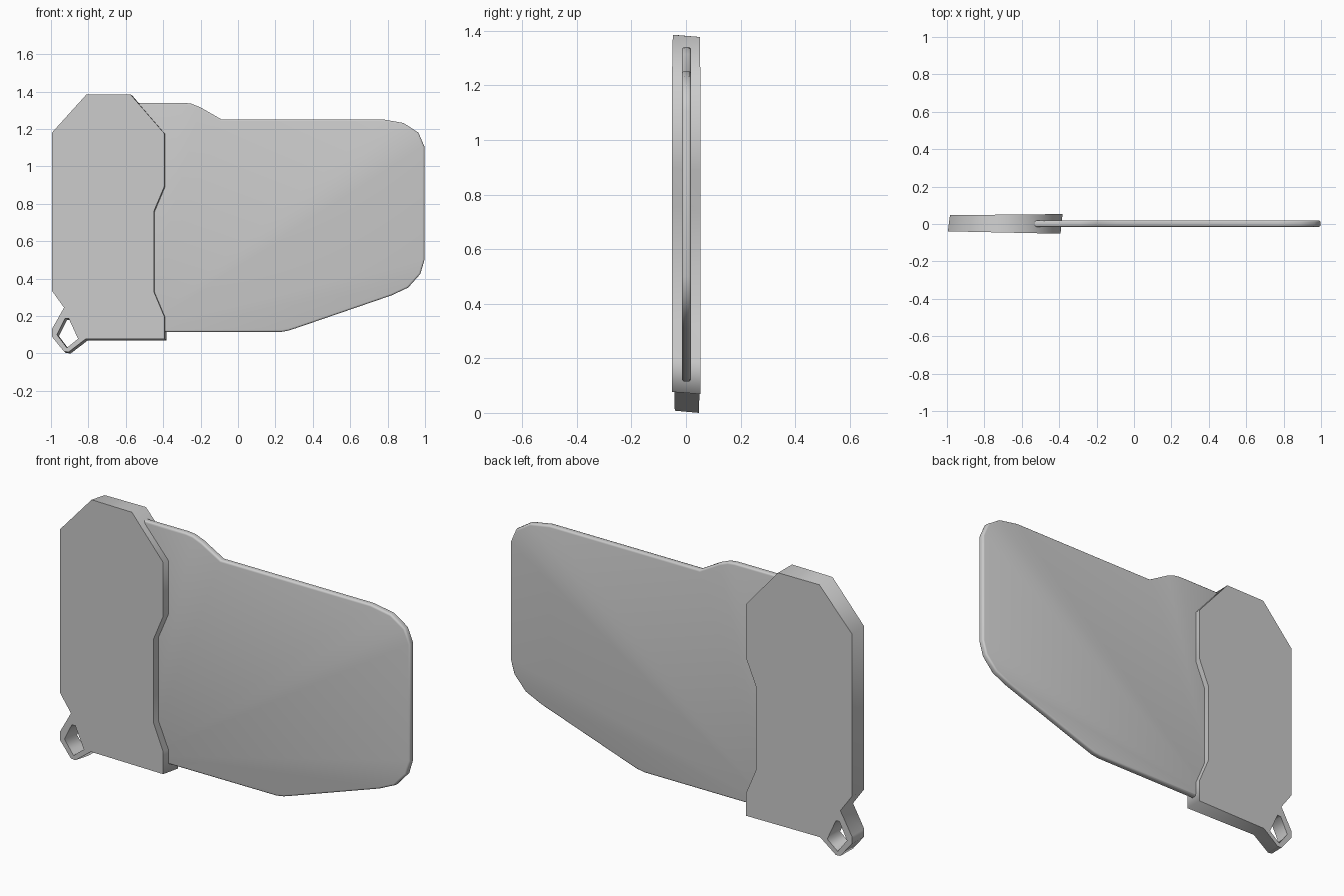
import bpy, bmesh
from mathutils import Matrix

if "Cube" in bpy.data.objects:
    bpy.data.objects.remove(bpy.data.objects["Cube"])


def plate(name, loops, y_front, y_back, bevel=0.0):
    """Extrude closed x-z outlines (later loops are holes) between two y values."""
    curve = bpy.data.curves.new(name, 'CURVE')
    curve.dimensions = '2D'
    curve.fill_mode = 'BOTH'
    curve.extrude = (y_back - y_front) / 2 - bevel
    curve.bevel_depth = bevel
    curve.bevel_resolution = 2
    curve.offset = -bevel
    for pts in loops:
        spline = curve.splines.new('POLY')
        spline.points.add(len(pts) - 1)
        for p, (x, z) in zip(spline.points, pts):
            p.co = (x, z, 0, 1)
        spline.use_cyclic_u = True
    obj = bpy.data.objects.new(name, curve)
    bpy.context.collection.objects.link(obj)
    bpy.ops.object.select_all(action='DESELECT')
    obj.select_set(True)
    bpy.context.view_layer.objects.active = obj
    bpy.ops.object.convert(target='MESH')
    obj = bpy.context.object

    # Stand upright and weld the caps to the rim
    bm = bmesh.new()
    bm.from_mesh(obj.data)
    bmesh.ops.transform(bm, verts=bm.verts, matrix=Matrix((
        (1, 0, 0, 0), (0, 0, -1, (y_front + y_back) / 2), (0, 1, 0, 0), (0, 0, 0, 1))))
    bmesh.ops.remove_doubles(bm, verts=bm.verts, dist=0.0005)
    bmesh.ops.recalc_face_normals(bm, faces=bm.faces)
    bm.to_mesh(obj.data)
    bm.free()
    return obj


# Thin blade with rounded rim
blade_outline = [
    (-0.53, 1.34), (-0.29, 1.34), (-0.25, 1.335), (-0.20, 1.315), (-0.09, 1.252),
    (0.77, 1.252), (0.885, 1.232), (0.965, 1.18), (0.997, 1.105), (0.997, 0.50),
    (0.975, 0.425), (0.91, 0.352), (0.82, 0.31), (0.31, 0.135), (0.27, 0.122),
    (0.23, 0.115), (-0.53, 0.115)]
blade = plate("blade", [blade_outline], -0.015, 0.019, 0.010)
bpy.ops.object.shade_smooth_by_angle(angle=0.7)

# Thick sheath with wavy mouth and a lanyard eye at the lower left corner
sheath_outline = [
    (-0.995, 0.335), (-0.995, 1.18), (-0.81, 1.385), (-0.575, 1.385), (-0.393, 1.175),
    (-0.393, 0.895), (-0.45, 0.76), (-0.45, 0.33), (-0.393, 0.195), (-0.393, 0.077),
    (-0.815, 0.077), (-0.905, 0.008), (-0.93, 0.01), (-0.995, 0.09), (-0.995, 0.13),
    (-0.93, 0.245)]
eye_hole = [(-0.925, 0.187), (-0.968, 0.10), (-0.915, 0.03), (-0.855, 0.078), (-0.905, 0.187)]
sheath = plate("sheath", [sheath_outline, eye_hole], -0.05, 0.05)

# Taper the sheath toward its outer end and skew its back face slightly
for v in sheath.data.vertices:
    t = (v.co.x + 1) / 0.6
    back = v.co.y > 0
    v.co.y = 0.047 + 0.006 * t if back else -0.039 - 0.013 * t
    if back:
        v.co.x += 0.011
        v.co.z -= 0.008
